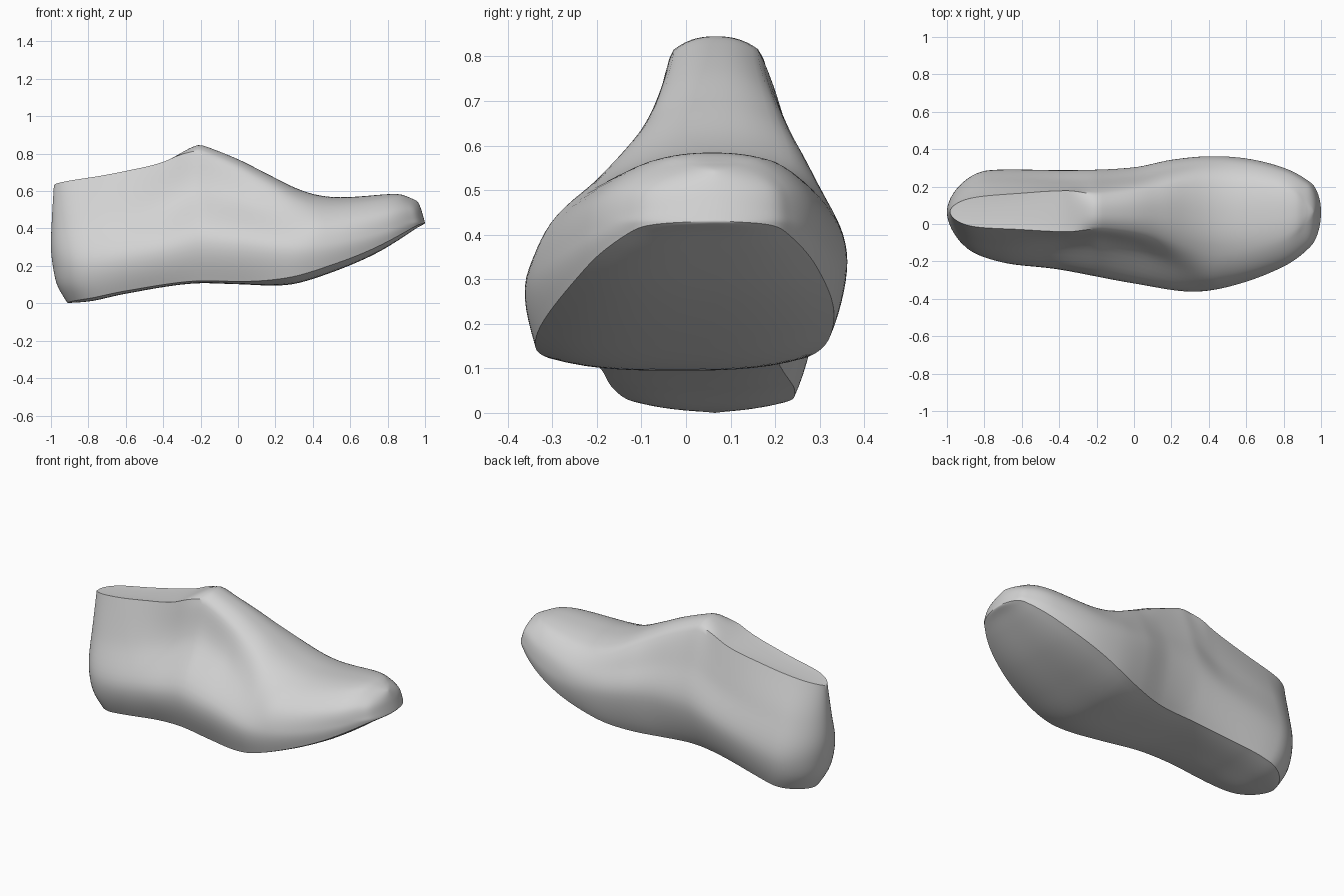
import bpy
import bmesh
import math
from mathutils import Vector

MIDLINE = 0.065      # sideways offset of the ridge line
STATIONS = 130
WALL_STEPS = 7
FLAT_STEPS = 14


def angle_of(x):
    """Map length position to an angle so that both ends round off evenly."""
    return math.acos(max(-1.0, min(1.0, -x)))


def smooth(x, low, high):
    t = max(0.0, min(1.0, (x - low) / (high - low)))
    return t * t * (3 - 2 * t)


def hermite(keys, value):
    """Smooth curve through (position, value) keys."""
    last = len(keys) - 1

    def slope(i):
        a, b = keys[max(i - 1, 0)], keys[min(i + 1, last)]
        return (b[1] - a[1]) / (b[0] - a[0])

    value = max(keys[0][0], min(keys[last][0], value))
    for i in range(last):
        (p, a), (q, b) = keys[i], keys[i + 1]
        if value <= q:
            w = q - p
            t = (value - p) / w
            s = t * t * (3 - 2 * t)
            return (a + (b - a) * s
                    + w * slope(i) * t * (1 - t) ** 2
                    - w * slope(i + 1) * t * t * (1 - t))
    return keys[last][1]


def profile(*keys):
    """Profile along the length, evaluated at an angle."""
    mapped = [(angle_of(x), v) for x, v in keys]
    return lambda angle: hermite(mapped, angle)


# Side profiles: underside, ridge, and outward curl of the sole edge
underside = profile((-1, 0), (-.85, .012), (-.6, .053), (-.25, .105), (0, .102),
                    (.2, .095), (.32, .108), (.5, .165), (.7, .248), (.88, .352),
                    (.96, .405), (1, .432))
ridge = profile((-1, .63), (-.8, .67), (-.6, .705), (-.4, .755), (-.25, .833),
                (-.21, .846), (-.17, .838), (0, .77), (.15, .695), (.3, .62),
                (.42, .58), (.55, .567), (.8, .583), (.9, .582), (.96, .567), (1, .54))
crown = profile((-1, 0), (-.85, .015), (0, .015), (.3, .04), (.7, .034), (.9, .02), (1, 0))

# Widest plan outline on each side
outline_right = profile((-1, MIDLINE), (-.9, -.13), (-.7, -.205), (-.4, -.24), (0, -.312),
                        (.3, -.358), (.5, -.335), (.8, -.226), (.92, -.142), (.97, -.082),
                        (1, MIDLINE))
outline_left = profile((-1, MIDLINE), (-.9, .24), (-.78, .287), (-.3, .288), (0, .303),
                       (.2, .343), (.4, .362), (.6, .35), (.8, .3), (.92, .238),
                       (.97, .192), (1, MIDLINE))

# Sole width as a share of the outline
sole_right = profile((-1, .84), (-.5, .84), (0, .88), (.3, .95), (1, 1))
sole_left = profile((-1, .84), (-.7, .79), (-.2, .62), (.1, .72), (.4, .87), (.7, .95), (1, 1))

# Upper wall fullness, and the rim of the top plate or shoulder of the dome
middle_right = profile((-1, .72), (-.6, .62), (-.2, .48), (0, .52), (.15, .63),
                       (.3, .76), (.45, .86), (1, .92))
middle_left = profile((-1, .78), (-.5, .75), (-.2, .75), (.1, .8), (.4, .87), (1, .92))
rim_right = profile((-1, MIDLINE), (-.9, -.008), (-.6, -.03), (-.35, -.041), (-.22, -.028),
                    (-.1, -.035), (.1, -.064), (.3, -.12), (.5, -.14), (.8, -.08), (1, MIDLINE))
rim_left = profile((-1, MIDLINE), (-.9, .135), (-.6, .165), (-.35, .178), (-.22, .162),
                   (-.1, .167), (.1, .195), (.3, .23), (.5, .23), (.8, .195), (1, MIDLINE))
rim_height = profile((-1, 1), (-.36, 1), (-.22, .94), (-.1, .92), (.2, .89), (.5, .88), (1, .95))
belly_right = profile((-1, .3), (-.3, .33), (.3, .39), (.7, .35), (1, .2))
belly_left = profile((-1, .3), (-.3, .35), (.3, .47), (.7, .37), (1, .2))

# End outlines seen from the side: inward shift by height
heel_back = [(0, .09), (.03, .07), (.1, .032), (.2, .01), (.3, 0), (.45, .005), (.65, .017)]
toe_front = [(.43, 0), (.47, .011), (.5, .02), (.53, .032), (.56, .05)]


def wall(angle, outline, sole, belly_height, middle, rim):
    """Points from the sole edge up to the rim on one side, as (y, z)."""
    x = -math.cos(angle)
    low, high = underside(angle), ridge(angle)
    tall = high - low
    reach = outline(angle) - MIDLINE
    belly_z = low + tall * belly_height(angle)
    edge = Vector((MIDLINE + reach * sole(angle), low + crown(angle)))
    belly = Vector((MIDLINE + reach, max(belly_z, edge.y)))
    mid = Vector((MIDLINE + reach * middle(angle), (belly.y + high) / 2))
    shoulder = Vector((rim(angle), belly.y + (high - belly.y) * rim_height(angle)))
    step = belly - edge
    before = edge - Vector((step.x * 2, step.y / 2))
    # Sharp rim around the plate, rounded shoulder further forward
    after = (shoulder * 2 - mid).lerp(Vector((MIDLINE, high)), smooth(x, -.34, -.14))
    pts = [before, edge, belly, mid, shoulder, after]
    result = []
    for i in range(1, 4):
        p, a, b, q = pts[i - 1:i + 3]
        for j in range(WALL_STEPS):
            t = j / WALL_STEPS
            s = t * t * (3 - 2 * t)
            result.append(a.lerp(b, s) + (b - p) / 2 * t * (1 - t) ** 2
                          - (q - a) / 2 * t * t * (1 - t))
    return result + [shoulder]


def bridge(start, end, peak, power):
    """Inner points of a curved span across the sole or the top."""
    result = []
    for i in range(1, FLAT_STEPS):
        t = i / FLAT_STEPS
        p = start.lerp(end, t)
        p.y += (peak - p.y) * (1 - abs(2 * t - 1) ** power)
        result.append(p)
    return result


def section(angle):
    """One closed cross-section of the body."""
    right = wall(angle, outline_right, sole_right, belly_right, middle_right, rim_right)
    left = wall(angle, outline_left, sole_left, belly_left, middle_left, rim_left)
    loop = bridge(right[0], left[0], underside(angle), 3) + left
    loop += bridge(left[-1], right[-1], ridge(angle), 2.4) + right[::-1]
    x = -math.cos(angle)
    at_heel, at_toe = 1 - smooth(x, -1, -.45), smooth(x, .75, 1)
    return [(x + hermite(heel_back, p.y) * at_heel - hermite(toe_front, p.y) * at_toe, p.x, p.y)
            for p in loop]


def build_body():
    bm = bmesh.new()
    loops = []
    for i in range(STATIONS + 1):
        loops.append([bm.verts.new(p) for p in section(math.pi * i / STATIONS)])
    count = len(loops[0])
    for a, b in zip(loops, loops[1:]):
        for i in range(count):
            j = (i + 1) % count
            bm.faces.new((a[i], a[j], b[j], b[i]))
    # Close the heel and toe where the sections collapse
    bmesh.ops.remove_doubles(bm, verts=bm.verts, dist=0.0004)
    bmesh.ops.recalc_face_normals(bm, faces=bm.faces)
    mesh = bpy.data.meshes.new("shoe_form")
    bm.to_mesh(mesh)
    bm.free()
    body = bpy.data.objects.new("shoe_form", mesh)
    bpy.context.collection.objects.link(body)
    return body


def make_material(name, colour):
    mat = bpy.data.materials.new(name)
    mat.use_nodes = True
    mat.diffuse_color = colour
    mat.node_tree.nodes["Principled BSDF"].inputs["Base Color"].default_value = colour
    return mat


cube = bpy.data.objects.get("Cube")
if cube:
    bpy.data.objects.remove(cube, do_unlink=True)

shoe_form = build_body()
shoe_form.data.materials.append(make_material("light grey", (.65, .65, .65, 1)))
bpy.context.view_layer.objects.active = shoe_form
shoe_form.select_set(True)
bpy.ops.object.shade_smooth_by_angle(angle=math.radians(35))
